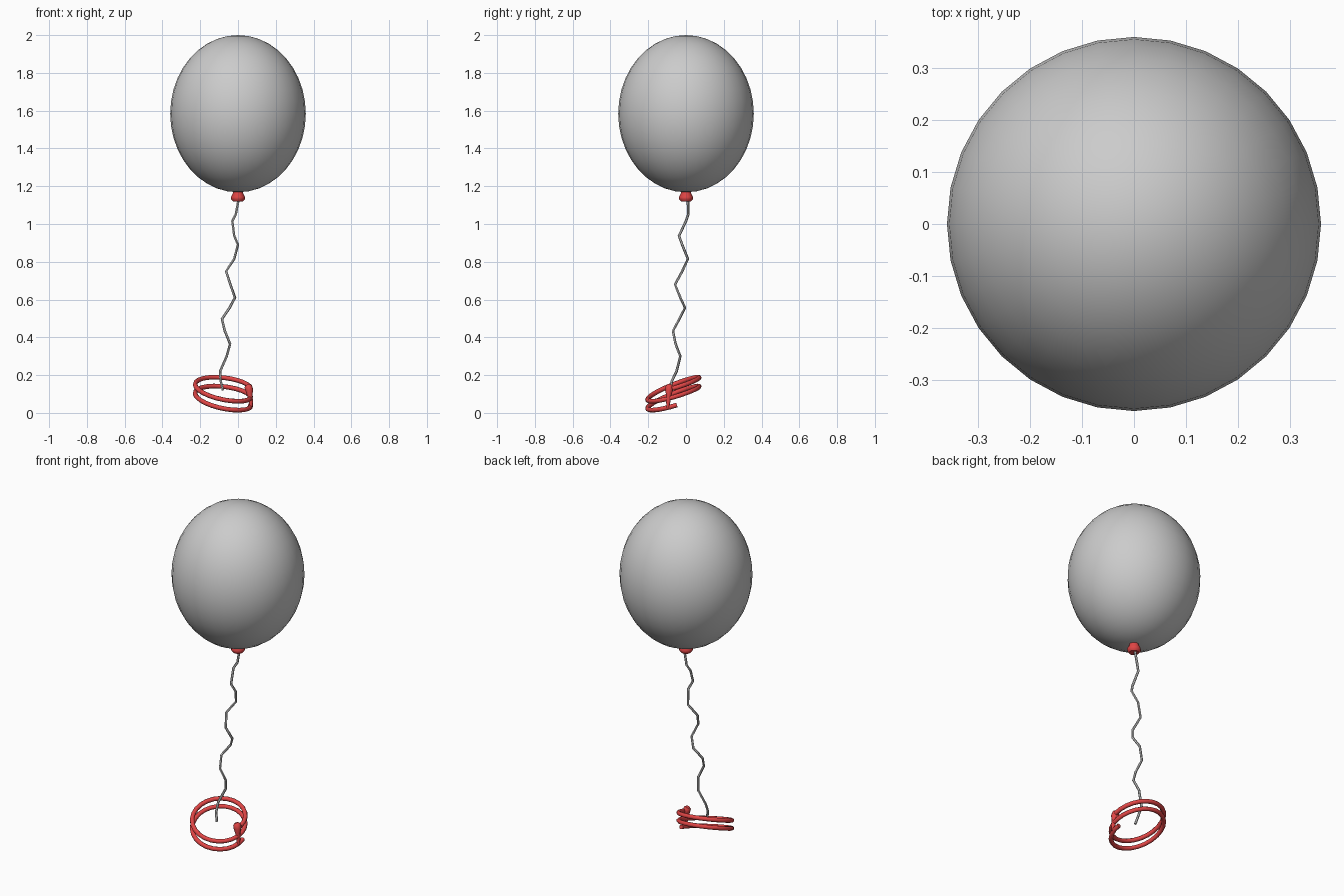
import bpy, math

if "Cube" in bpy.data.objects:
    bpy.data.objects.remove(bpy.data.objects["Cube"])

red = bpy.data.materials.new("red")
red.diffuse_color = (0.75, 0.06, 0.06, 1)
red.use_nodes = True
red.node_tree.nodes["Principled BSDF"].inputs["Base Color"].default_value = red.diffuse_color


def tube(name, pts, radius, res, mat=None, radii=None):
    """Round tube along a list of points, turned into a mesh."""
    cu = bpy.data.curves.new(name, 'CURVE')
    cu.dimensions = '3D'
    cu.bevel_depth = radius
    cu.bevel_resolution = res
    cu.use_fill_caps = True
    sp = cu.splines.new('POLY')
    sp.points.add(len(pts) - 1)
    for i, p in enumerate(pts):
        sp.points[i].co = (*p, 1)
        sp.points[i].radius = radii[i] if radii else 1
    ob = bpy.data.objects.new(name, cu)
    bpy.context.collection.objects.link(ob)
    finish(ob, mat)
    bpy.ops.object.convert(target='MESH')
    bpy.ops.object.shade_smooth_by_angle(angle=math.radians(50))
    return ob


def finish(ob, mat=None):
    bpy.ops.object.select_all(action='DESELECT')
    ob.select_set(True)
    bpy.context.view_layer.objects.active = ob
    if mat:
        ob.data.materials.append(mat)


# inflated balloon body
bpy.ops.mesh.primitive_uv_sphere_add(segments=32, ring_count=20, radius=1,
                                     location=(0, 0, 1.584))
balloon = bpy.context.object
balloon.name = "balloon"
balloon.scale = (0.359, 0.359, 0.416)
bpy.ops.object.shade_smooth()

# flared neck under the balloon
tube("balloon_neck",
     [(0, 0, z) for z in (1.185, 1.165, 1.143, 1.132, 1.12)],
     1, 4, red, [0.026, 0.026, 0.037, 0.037, 0.027])

# wavy string hanging down into the coil
string_pts = [
    (0.005, 0.01, 1.14), (-0.012, 0.012, 1.05), (-0.03, 0, 1.016),
    (-0.02, -0.037, 0.937), (0, -0.02, 0.89), (-0.02, 0.01, 0.815),
    (-0.063, -0.02, 0.75), (-0.04, -0.058, 0.68), (-0.016, -0.03, 0.61),
    (-0.045, -0.005, 0.556), (-0.085, -0.035, 0.497), (-0.07, -0.069, 0.434),
    (-0.042, -0.055, 0.365), (-0.06, -0.03, 0.30), (-0.095, -0.05, 0.22),
    (-0.092, -0.074, 0.17), (-0.08, -0.085, 0.12)]
tube("string", string_pts, 0.007, 1)

# tilted two-turn cord coil
coil_pts = []
steps = 48
for i in range(steps + 1):
    t = 2.03 * i / steps
    a = math.radians(8) - t * 2 * math.pi
    dx, dy = 0.147 * math.cos(a), 0.137 * math.sin(a)
    z = 0.107 + 0.34 * dy - 0.15 * dx - 0.05 + 0.047 * t
    coil_pts.append((-0.08 + dx, -0.067 + dy, z))
tube("cord_coil", coil_pts, 0.0125, 2, red)

# knot and loose end of the cord
tube("cord_knot_tail",
     [(0.05, -0.088, 0.15), (0.054, -0.088, 0.14), (0.06, -0.09, 0.12),
      (0.062, -0.091, 0.095), (0.068, -0.094, 0.06), (0.071, -0.096, 0.025)],
     0.013, 2, red, [0.9, 1.6, 1.6, 1.1, 0.9, 0.5])
